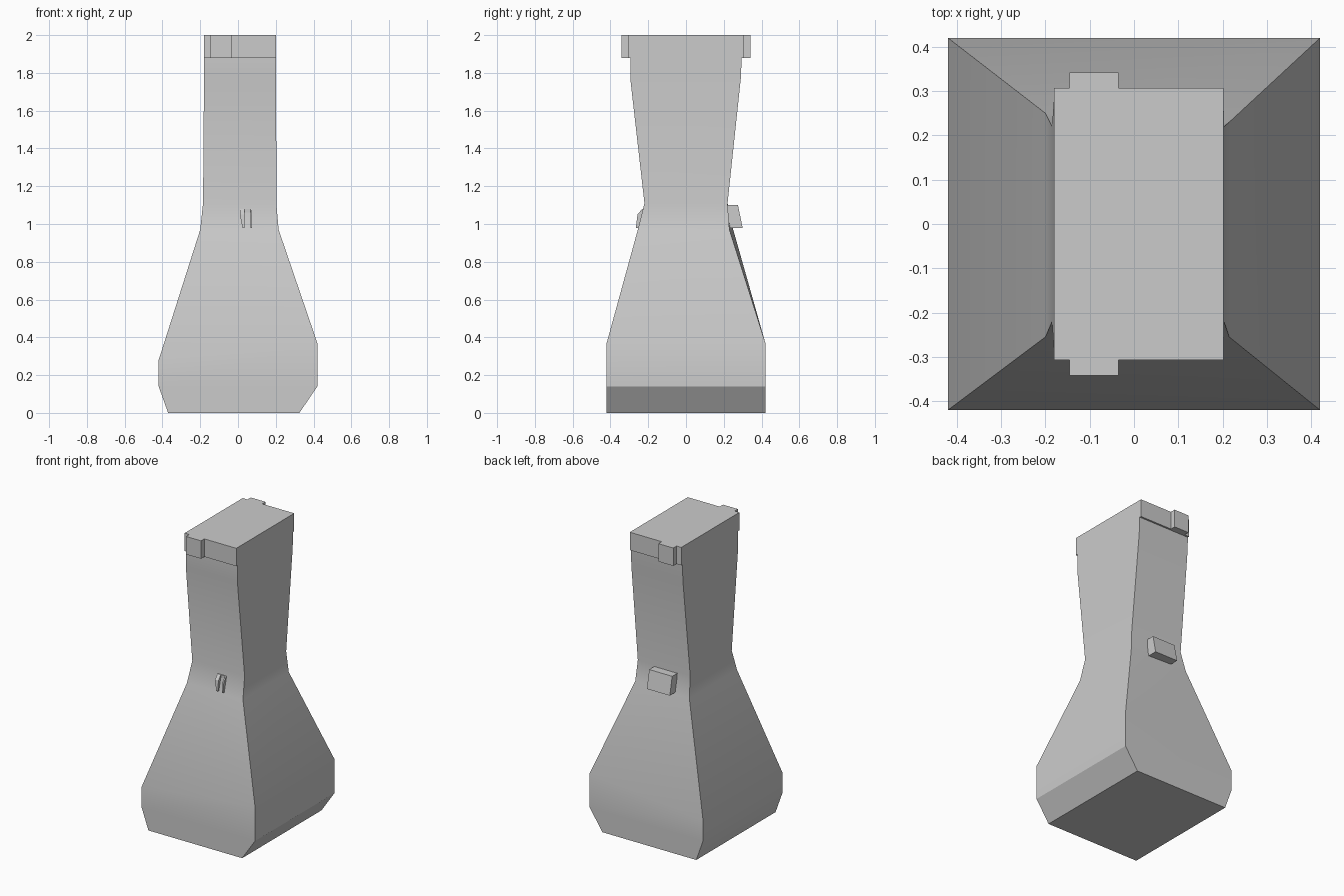
import bpy
import bmesh
import math

cube = bpy.data.objects.get("Cube")
if cube:
    bpy.data.objects.remove(cube, do_unlink=True)

GREY = (0.6, 0.6, 0.6, 1)
grey = bpy.data.materials.new("plain grey")
grey.use_nodes = True
grey.diffuse_color = GREY
grey.node_tree.nodes["Principled BSDF"].inputs["Base Color"].default_value = GREY


def finish(bm, name, smooth=False):
    """Turn a bmesh into a named grey object."""
    bmesh.ops.recalc_face_normals(bm, faces=bm.faces)
    mesh = bpy.data.meshes.new(name)
    bm.to_mesh(mesh)
    bm.free()
    mesh.materials.append(grey)
    obj = bpy.data.objects.new(name, mesh)
    bpy.context.collection.objects.link(obj)
    if smooth:
        bpy.ops.object.select_all(action='DESELECT')
        obj.select_set(True)
        bpy.context.view_layer.objects.active = obj
        bpy.ops.object.shade_smooth_by_angle(angle=math.radians(30))
    return obj


def prism(name, points, start, end, place):
    """Extrude a 2D outline from start to end; place maps (u, v, depth) to xyz."""
    bm = bmesh.new()
    rings = [[bm.verts.new(place(u, v, d)) for u, v in points] for d in (start, end)]
    bm.faces.new(rings[0])
    bm.faces.new(rings[1])
    n = len(points)
    for i in range(n):
        j = (i + 1) % n
        bm.faces.new((rings[0][i], rings[0][j], rings[1][j], rings[1][i]))
    return finish(bm, name)


def along_x(u, v, d):
    return (d, u, v)


def along_y(u, v, d):
    return (u, d, v)


def along_z(u, v, d):
    return (u, v, d)


# Body: rectangular sections (x-, z-, x+, z+, front y, back y at x-, back y at x+)
sections = [
    (-0.37, 0, 0.325, 0, -0.42, 0.42, 0.42),
    (-0.42, 0.14, 0.42, 0.14, -0.42, 0.42, 0.42),
    (-0.42, 0.28, 0.42, 0.37, -0.42, 0.42, 0.42),
    (-0.2, 0.97, 0.215, 0.97, -0.255, 0.25, 0.23),
    (-0.185, 1.11, 0.203, 1.11, -0.22, 0.22, 0.22),
    (-0.18, 1.77, 0.202, 1.77, -0.295, 0.29, 0.29),
    (-0.18, 1.88, 0.202, 1.88, -0.295, 0.295, 0.295),
]
bm = bmesh.new()
rings = []
for xa, za, xb, zb, front, back_a, back_b in sections:
    corners = ((xa, front, za), (xb, front, zb), (xb, back_b, zb), (xa, back_a, za))
    rings.append([bm.verts.new(c) for c in corners])
bm.faces.new(rings[0])
bm.faces.new(rings[-1])
for low, high in zip(rings, rings[1:]):
    for i in range(4):
        j = (i + 1) % 4
        bm.faces.new((low[i], low[j], high[j], high[i]))
# Fold the sloping front and back faces across one diagonal
for near, far in ((1, 0), (2, 3)):
    bmesh.ops.connect_verts(bm, verts=[rings[2][near], rings[3][far]])
finish(bm, "body", smooth=True)

# Cap with a wider tab on the front and back
tab_a, tab_b = -0.145, -0.035
prism("top_cap", [
    (-0.18, -0.307), (tab_a, -0.307), (tab_a, -0.342), (tab_b, -0.342),
    (tab_b, -0.307), (0.202, -0.307), (0.202, 0.307), (tab_b, 0.307),
    (tab_b, 0.342), (tab_a, 0.342), (tab_a, 0.307), (-0.18, 0.307),
], 1.88, 2.0, along_z)

# Slanted catch on the back
prism("back_catch", [(0.2, 1.1), (0.275, 1.1), (0.3, 0.98), (0.23, 0.98)],
      -0.09, 0.08, along_x)

# Small front latch: tapered prong, crossbar and thin leg
side = [(-0.215, 1.08), (-0.232, 1.08), (-0.257, 1.05), (-0.265, 0.98), (-0.24, 0.98)]
prong = prism("latch_prong", side, 0.01, 0.035, along_x)
for v in prong.data.vertices:
    if v.co.x < 0.02 and v.co.z < 1.0:
        v.co.x = 0.024
prism("latch_leg", side, 0.066, 0.075, along_x)
prism("latch_crossbar", [(0.03, 1.05), (0.07, 1.05), (0.07, 1.08), (0.03, 1.08)],
      -0.215, -0.232, along_y)
